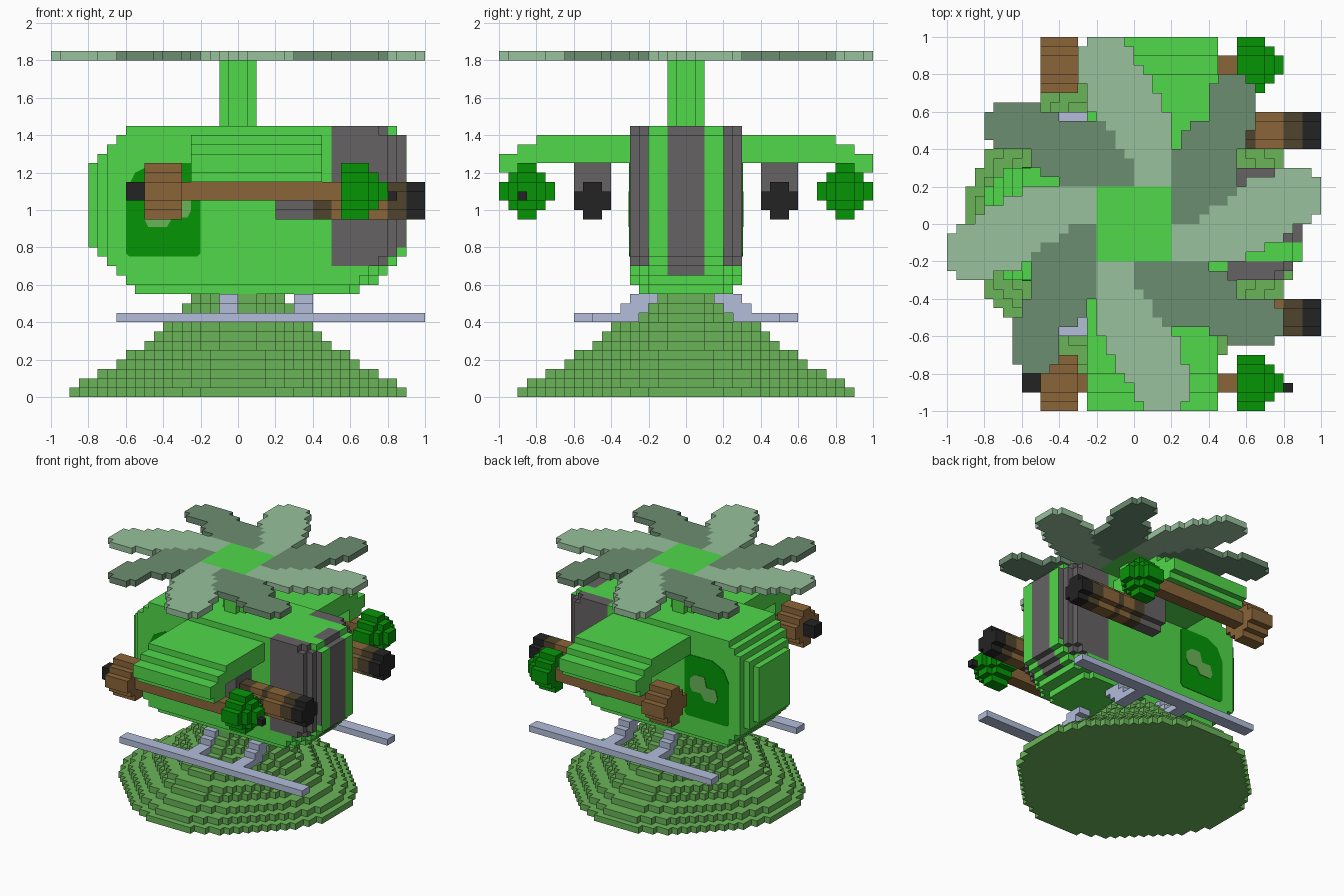
import bpy, bmesh
from itertools import product

if "Cube" in bpy.data.objects:
    bpy.data.objects.remove(bpy.data.objects["Cube"])

U = 0.05  # one voxel


def material(name, rgb):
    lin = [((c / 255 + 0.055) / 1.055) ** 2.4 for c in rgb] + [1]
    m = bpy.data.materials.new(name)
    m.use_nodes = True
    m.diffuse_color = lin
    m.node_tree.nodes["Principled BSDF"].inputs["Base Color"].default_value = lin
    return m


GREEN = material("bright green", (81, 216, 74))
DEEP = material("deep green", (4, 150, 6))
OLIVE = material("grass green", (106, 180, 88))
BROWN = material("brown", (138, 101, 57))
DARKBROWN = material("dark brown", (80, 68, 45))
GREY = material("window grey", (102, 98, 100))
BLACK = material("black", (35, 35, 35))
STEEL = material("steel blue", (178, 189, 218))
SAGE = material("light sage", (152, 193, 156))
DARKSAGE = material("dark sage", (108, 141, 112))


def finish(name, bm, mats):
    mesh = bpy.data.meshes.new(name)
    bm.to_mesh(mesh)
    bm.free()
    for m in mats:
        mesh.materials.append(m)
    bpy.context.collection.objects.link(bpy.data.objects.new(name, mesh))


def voxels(name, cells):
    """Outer skin of a dictionary {(i, j, k): material} of grid cells."""
    bm = bmesh.new()
    verts, mats = {}, []
    for cell, mat in cells.items():
        if mat not in mats:
            mats.append(mat)
        for axis, step in product(range(3), (-1, 1)):
            beside = list(cell)
            beside[axis] += step
            if tuple(beside) in cells:
                continue
            ring = []
            for b, c in ((0, 0), (1, 0), (1, 1), (0, 1))[::step]:
                p = list(cell)
                p[axis] += step > 0
                p[(axis + 1) % 3] += b
                p[(axis + 2) % 3] += c
                p = tuple(p)
                if p not in verts:
                    verts[p] = bm.verts.new([v * U for v in p])
                ring.append(verts[p])
            bm.faces.new(ring).material_index = mats.index(mat)
    finish(name, bm, mats)


def boxes(name, mat, *bounds, s=1):
    """One object of boxes (x0, x1, y0, y1, z0, z1), mirrored in y when s is -1."""
    bm = bmesh.new()
    for x0, x1, y0, y1, z0, z1 in bounds:
        y0, y1 = sorted((s * y0, s * y1))
        for v in bmesh.ops.create_cube(bm, size=1)["verts"]:
            v.co = (x1 if v.co.x > 0 else x0, y1 if v.co.y > 0 else y0, z1 if v.co.z > 0 else z0)
    finish(name, bm, [mat])


def plate(name, mat, s, outline, y0, y1):
    """Thin flat shape with an (x, z) outline, facing outward on side s."""
    bm = bmesh.new()
    face = bm.faces.new([bm.verts.new((x, s * y0, z)) for x, z in outline])
    moved = bmesh.ops.extrude_face_region(bm, geom=[face])["geom"]
    for v in moved:
        if isinstance(v, bmesh.types.BMVert):
            v.co.y = s * y1
    bmesh.ops.recalc_face_normals(bm, faces=bm.faces)
    finish(name, bm, [mat])


def barrel(name, s, cy, cz, runs):
    """Round bar along x: runs of (x0, x1, half widths from the middle outward, material)."""
    cells = {}
    for x0, x1, widths, mat in runs:
        for i, (row, w) in product(range(x0, x1), enumerate(widths)):
            for j, k in product(range(-w, w), (cz + row, cz - row - 1)):
                y = cy + j
                cells[i, y if s > 0 else -y - 1, k] = mat
    voxels(name, cells)


# grassy stepped mound with cut-off diagonals
mound = {}
for k, r in enumerate((18, 17, 15, 13, 12, 10, 9, 8, 7, 6, 5)):
    for i, j in product(range(-r, r), repeat=2):
        small, big = sorted((abs(i + .5), abs(j + .5)))
        if big + small <= 1.28 * r and big + small / 2 <= 1.07 * r:
            mound[i, j, k] = OLIVE
voxels("grass_mound", mound)

# fuselage: side outline per layer, stepped in towards the flanks
TAIL = [-11, -12, -13, -14, -15] + [-16] * 9 + [-15, -14, -13, -12]
NOSE = [13, 15, 16, 17] + [18] * 13 + [17]
body = {}
for n, (x0, x1) in enumerate(zip(TAIL, NOSE)):
    k = n + 11
    for j in range(-6, 6):
        side = max(j, -j - 1)            # 0 at the middle, 5 at the flank
        inset = max(0, side - 3)
        if side == 5 and k == 11:
            continue
        for i in range(max(x0, -16 + inset), x1 - inset):
            side_pane = side >= 4 and i >= 10 and k >= 14
            nose_pane = side < 2 and i >= 15 and k >= 13
            body[i, j, k] = GREY if side_pane or nose_pane else GREEN
voxels("fuselage", body)

# rotor mast with notched corners
boxes("rotor_mast", GREEN, (-.1, .1, -.05, .05, 1.45, 1.8), (-.05, .05, -.1, .1, 1.45, 1.8))

# rotor: hub and two swept blade shapes repeated every quarter turn
LIGHT_BLADE = [(0, .2), (.2, .2), (.2, .52), (.15, .65), (.05, .82), (0, .9), (-.05, 1), (-.25, 1),
               (-.3, .93), (-.3, .8), (-.25, .67), (-.2, .58), (-.1, .45), (0, .3)]
DARK_BLADE = [(.2, 0), (.2, .4), (.3, .5), (.4, .6), (.4, .75), (.5, .8), (.6, .8), (.65, .75),
              (.65, .55), (.6, .45), (.55, .35), (.55, .15), (.4, 0)]


def inside(x, y, poly):
    hit = False
    for (ax, ay), (bx, by) in zip(poly, poly[1:] + poly[:1]):
        if (ay > y) != (by > y) and x < ax + (y - ay) * (bx - ax) / (by - ay):
            hit = not hit
    return hit


rotor = {}
for i, j in product(range(-20, 20), repeat=2):
    x, y = (i + .5) * U, (j + .5) * U
    turns = [(x, y), (y, -x), (-x, -y), (-y, x)]
    if max(abs(x), abs(y)) < .2:
        rotor[i, j, 36] = GREEN
    elif any(inside(a, b, LIGHT_BLADE) for a, b in turns):
        rotor[i, j, 36] = SAGE
    elif any(inside(a, b, DARK_BLADE) for a, b in turns):
        rotor[i, j, 36] = DARKSAGE
voxels("rotor", rotor)

WINDOW = [(-.58, .75), (-.22, .75), (-.2, .77), (-.2, 1.23), (-.22, 1.25), (-.45, 1.25),
          (-.55, 1.2), (-.6, 1.1), (-.6, .77)]
HIGHLIGHT = [(-.5, .95), (-.48, .91), (-.38, .91), (-.35, .96), (-.27, .96), (-.25, 1),
             (-.25, 1.06), (-.3, 1.1), (-.38, 1.1), (-.4, 1.02), (-.48, 1.02)]
FULL, MID, SMALL = (3, 2, 1), (2, 1), (1,)
for s, side in ((-1, "front"), (1, "back")):
    # landing skid with two stepped struts
    skid = [(-.65, 1, .5, .6, .4, .45)]
    for x in (-.1, .3):
        skid += [(x, x + .1, .25, .5, .4, .45), (x, x + .1, .2, .35, .45, .5), (x, x + .1, .15, .3, .5, .55)]
    boxes(side + "_skid", STEEL, *skid, s=s)

    # stub wing, stepped at the tip and curling down onto the pod
    boxes(side + "_wing", GREEN, (-.25, .45, .3, .8, 1.35, 1.4), (-.25, .45, .3, .9, 1.3, 1.35),
          (-.25, .45, .3, 1, 1.25, 1.3), (-.25, .45, .8, 1, 1.2, 1.25),
          (-.25, .45, .8, .95, 1.15, 1.2), s=s)

    # door window with its highlight, and the edge of the windscreen
    plate(side + "_door_window", DEEP, s, WINDOW, .298, .304)
    plate(side + "_window_highlight", OLIVE, s, HIGHLIGHT, .302, .308)
    boxes(side + "_windscreen_edge", GREY, (.8, .899, .198, .203, .8, 1.4), s=s)

    # gun under the wing: mount and banded barrel
    boxes(side + "_gun_mount", GREY, (.2, .4, .4, .6, 1.05, 1.25), s=s)
    barrel(side + "_gun", s, 10, 21, [
        (4, 8, MID, GREY), (8, 10, MID, DARKBROWN), (10, 12, MID, BROWN), (12, 13, MID, DARKBROWN),
        (13, 16, MID, BROWN), (16, 18, MID, DARKBROWN), (18, 20, MID, BLACK)])

    # wing tip pod: tail drum, rod and tapering green head
    pod = [(-10, -6, FULL, BROWN), (-6, 11, SMALL, BROWN), (11, 14, FULL, DEEP),
           (14, 15, MID, DEEP), (15, 16, SMALL, DEEP)]
    if s < 0:
        pod.append((-12, -10, SMALL, BLACK))
        boxes("pod_tip", BLACK, (.8, .85, -.9, -.85, 1.05, 1.1))
    barrel(side + "_pod", s, 17, 22, pod)
